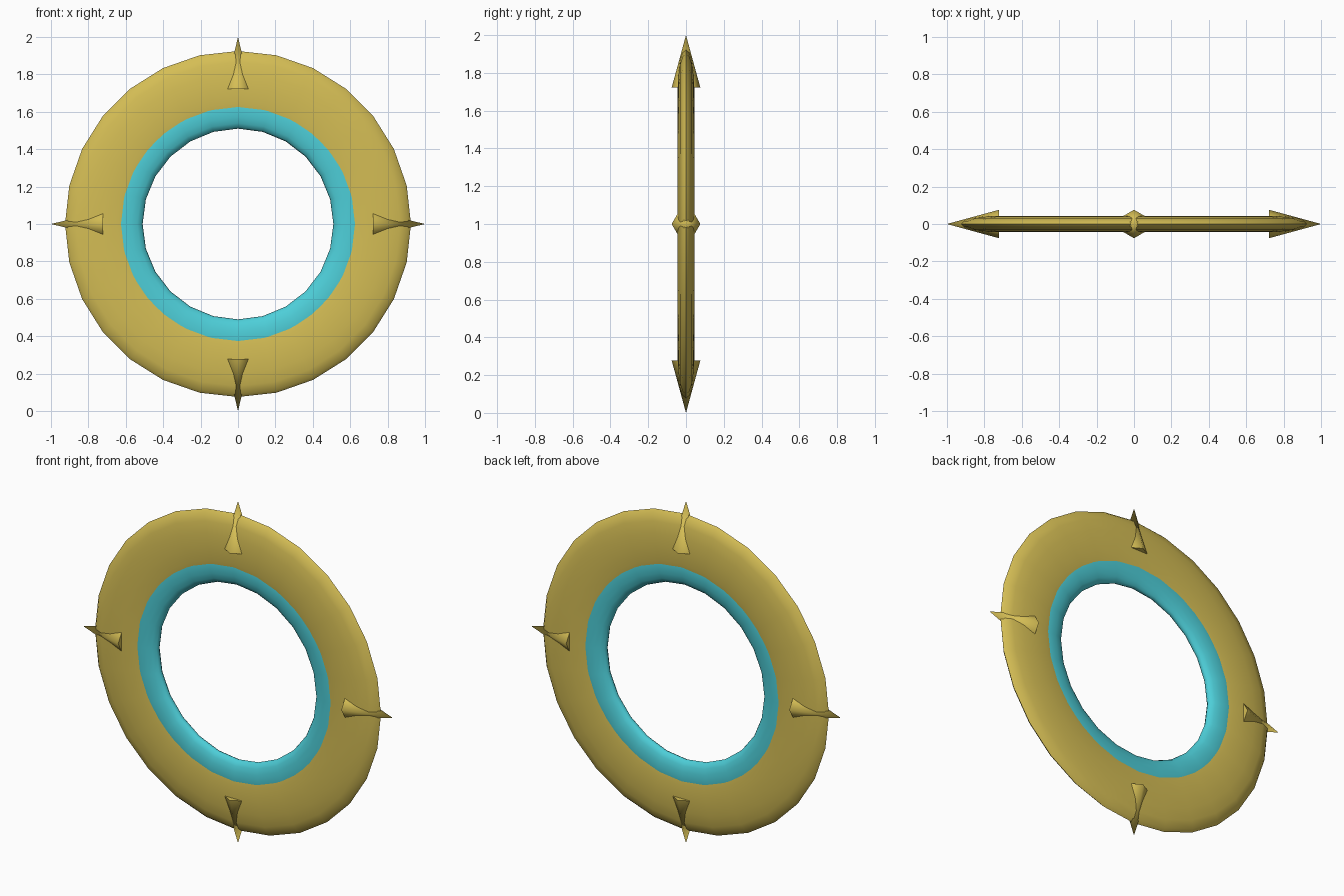
import bpy, bmesh
from math import cos, sin, pi, radians
from mathutils import Matrix, Vector

if "Cube" in bpy.data.objects:
    bpy.data.objects.remove(bpy.data.objects["Cube"], do_unlink=True)

CENTRE = Vector((0, 0, 1))


def material(name, colour):
    mat = bpy.data.materials.new(name)
    mat.use_nodes = True
    mat.diffuse_color = colour
    mat.node_tree.nodes["Principled BSDF"].inputs["Base Color"].default_value = colour
    return mat


def finish(name, bm, mat, angle):
    bmesh.ops.recalc_face_normals(bm, faces=bm.faces)
    mesh = bpy.data.meshes.new(name)
    bm.to_mesh(mesh)
    bm.free()
    mesh.materials.append(mat)
    obj = bpy.data.objects.new(name, mesh)
    bpy.context.collection.objects.link(obj)
    bpy.ops.object.select_all(action='DESELECT')
    obj.select_set(True)
    bpy.context.view_layer.objects.active = obj
    bpy.ops.object.shade_smooth_by_angle(angle=radians(angle))


def flat_ring(name, mat, radius, half_width, half_depth, sides, profile=16):
    """Upright torus with a flattened oval cross-section."""
    bm = bmesh.new()
    loops = []
    for i in range(sides):
        a = 2 * pi * i / sides
        loop = []
        for j in range(profile):
            b = 2 * pi * j / profile
            r = radius + half_width * cos(b)
            loop.append(bm.verts.new(CENTRE + Vector((r * cos(a), half_depth * sin(b), r * sin(a)))))
        loops.append(loop)
    for i in range(sides):
        here, after = loops[i], loops[(i + 1) % sides]
        for j in range(profile):
            k = (j + 1) % profile
            bm.faces.new((here[j], here[k], after[k], after[j]))
    finish(name, bm, mat, 80)


def spike(name, mat, turn, base=0.722, tip=1.0, radius=0.076):
    """Six-sided cone pointing outward, with corners to front and back."""
    bm = bmesh.new()
    bmesh.ops.create_cone(bm, cap_ends=True, segments=6, radius1=radius, radius2=0,
                          depth=tip - base)
    bmesh.ops.remove_doubles(bm, verts=bm.verts, dist=0.0001)
    # make sure a corner lies on the front-back axis
    if max(v.co.y for v in bm.verts) < radius * 0.95:
        bmesh.ops.rotate(bm, verts=bm.verts, matrix=Matrix.Rotation(pi / 6, 3, 'Z'))
    bmesh.ops.translate(bm, verts=bm.verts, vec=(0, 0, (base + tip) / 2))
    bmesh.ops.rotate(bm, verts=bm.verts, matrix=Matrix.Rotation(turn, 3, 'Y'))
    bmesh.ops.translate(bm, verts=bm.verts, vec=CENTRE)
    finish(name, bm, mat, 65)


gold = material("gold", (0.66, 0.51, 0.09, 1))
cyan = material("cyan", (0.075, 0.62, 0.69, 1))

# Rings
flat_ring("outer_ring", gold, 0.725, 0.2, 0.044, 28)
flat_ring("inner_ring", cyan, 0.61, 0.1, 0.0385, 24)

# Spikes at the four quarters
for i, side in enumerate(("top", "left", "bottom", "right")):
    spike(side + "_spike", gold, i * pi / 2)
